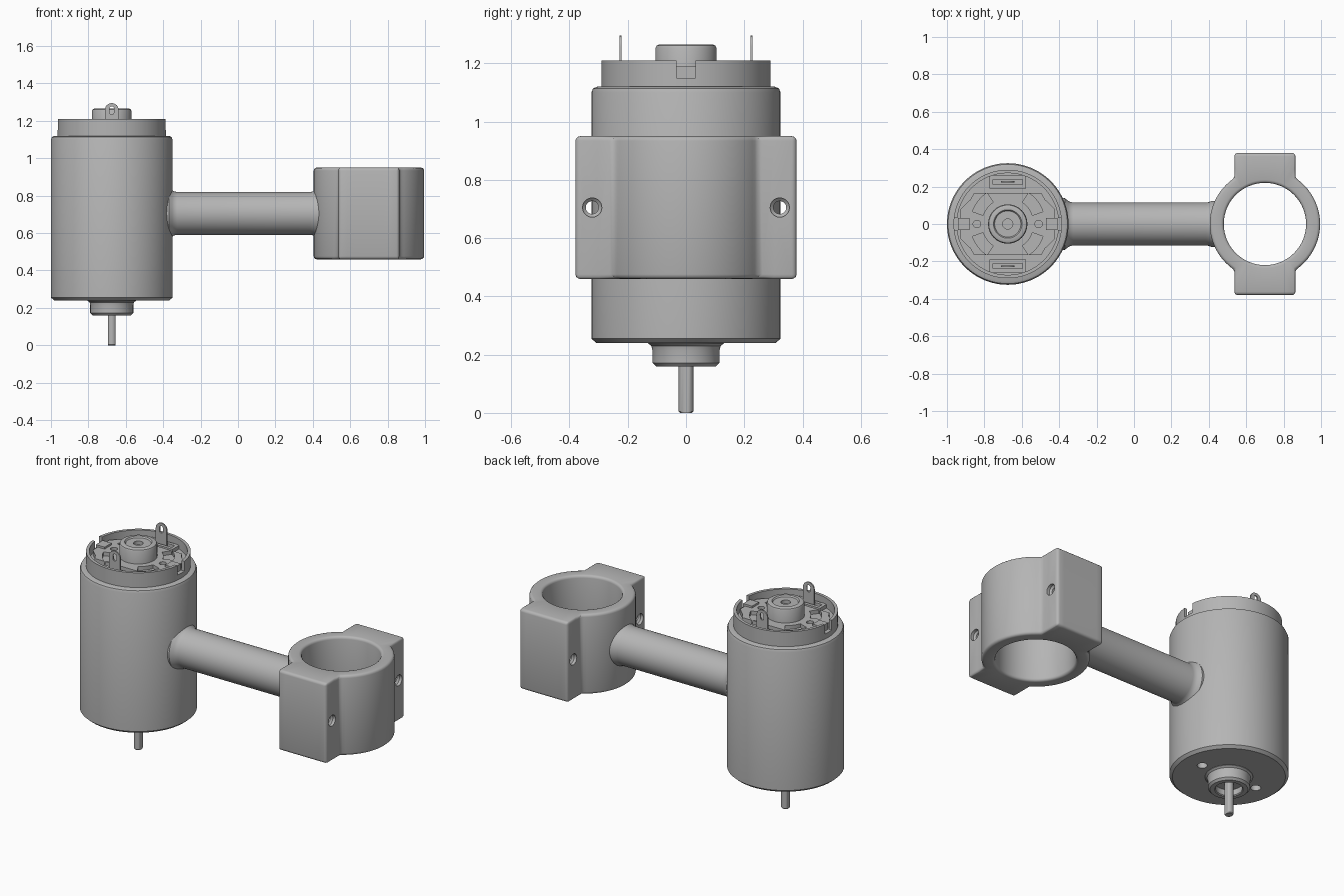
import bpy, bmesh
from math import pi, sin, cos, atan2, acos, hypot
from mathutils import Matrix

if "Cube" in bpy.data.objects:
    bpy.data.objects.remove(bpy.data.objects["Cube"])

MOTOR_X, RING_X, MID_Z = -0.675, 0.7, 0.705

grey = bpy.data.materials.new("plain grey")
grey.use_nodes = True
grey.diffuse_color = (0.46, 0.46, 0.46, 1)
grey.node_tree.nodes["Principled BSDF"].inputs["Base Color"].default_value = grey.diffuse_color


def finish(name, bm, loc=(0, 0, 0), rot=None):
    """Turn a bmesh into a placed object."""
    bmesh.ops.remove_doubles(bm, verts=bm.verts, dist=1e-5)
    bmesh.ops.recalc_face_normals(bm, faces=bm.faces)
    if rot:
        bm.transform(rot)
    mesh = bpy.data.meshes.new(name)
    bm.to_mesh(mesh)
    bm.free()
    mesh.materials.append(grey)
    obj = bpy.data.objects.new(name, mesh)
    obj.location = loc
    bpy.context.collection.objects.link(obj)
    return obj


def activate(obj):
    bpy.ops.object.select_all(action='DESELECT')
    obj.select_set(True)
    bpy.context.view_layer.objects.active = obj


def smooth(obj):
    activate(obj)
    bpy.ops.object.shade_smooth_by_angle(angle=0.6)
    return obj


def bevel(obj, width, segments=3):
    mod = obj.modifiers.new("round", 'BEVEL')
    mod.width, mod.segments, mod.limit_method = width, segments, 'ANGLE'
    mod.angle_limit = 0.6
    activate(obj)
    bpy.ops.object.modifier_apply(modifier=mod.name)


def cut(obj, *cutters):
    for cutter in cutters:
        cutter.hide_render = True
        mod = obj.modifiers.new("cut", 'BOOLEAN')
        mod.operation, mod.solver, mod.object = 'DIFFERENCE', 'EXACT', cutter
        activate(obj)
        bpy.ops.object.modifier_apply(modifier=mod.name)
        bpy.data.objects.remove(cutter)


def lathe(name, profile, loc=(0, 0, 0), rot=None, n=64):
    """Revolve (radius, height) points that start and end on the axis."""
    bm = bmesh.new()
    rings = [[bm.verts.new((r * cos(2 * pi * i / n), r * sin(2 * pi * i / n), z))
              for i in range(n)] for r, z in profile]
    for a, b in zip(rings, rings[1:]):
        for i in range(n):
            j = (i + 1) % n
            bm.faces.new((a[i], a[j], b[j], b[i]))
    return finish(name, bm, loc, rot)


def rod(name, r, z0, z1, loc=(0, 0, 0), rot=None, n=32):
    return lathe(name, [(0, z0), (r, z0), (r, z1), (0, z1)], loc, rot, n)


def prism(name, outline, z0, z1, loc=(0, 0, 0), rot=None):
    bm = bmesh.new()
    face = bm.faces.new([bm.verts.new((x, y, z0)) for x, y in outline])
    top = bmesh.ops.extrude_face_region(bm, geom=[face])["geom"]
    bmesh.ops.translate(bm, vec=(0, 0, z1 - z0),
                        verts=[v for v in top if isinstance(v, bmesh.types.BMVert)])
    return finish(name, bm, loc, rot)


def box(name, x, y, z, loc=(0, 0, 0)):
    return prism(name, [(x[0], y[0]), (x[1], y[0]), (x[1], y[1]), (x[0], y[1])], *z, loc)


motor = (MOTOR_X, 0, 0)
along_x = Matrix.Rotation(pi / 2, 4, 'Y')
upright = Matrix.Rotation(pi / 2, 4, 'X')

# Motor can with two mounting holes underneath
can = lathe("motor_can", [(0, 0.24), (0.308, 0.24), (0.325, 0.255), (0.325, 1.1),
                          (0.319, 1.114), (0.305, 1.12), (0, 1.12)], motor, n=96)
cut(can, *[rod("hole_cutter", 0.028, 0.2, 0.29, (MOTOR_X + s * 0.19, 0, 0)) for s in (-1, 1)])
smooth(can)

# Front bearing boss, hollow around the shaft
smooth(lathe("bearing_boss", [(0, 0.245), (0.132, 0.245), (0.13, 0.238), (0.119, 0.23),
                              (0.115, 0.215), (0.115, 0.172), (0.103, 0.16), (0.078, 0.16),
                              (0.073, 0.165), (0.073, 0.2), (0, 0.2)], motor))

# Output shaft with flats on both sides
shaft = lathe("output_shaft", [(0, 0), (0.021, 0), (0.025, 0.005), (0.025, 0.24), (0, 0.24)],
              motor, n=32)
for v in shaft.data.vertices:
    v.co.x = max(-0.02, min(0.02, v.co.x))
smooth(shaft)

# End cap: a rim around a recessed floor, notched at both sides
cap = lathe("end_cap", [(0, 1.11), (0.29, 1.11), (0.29, 1.21), (0.272, 1.21),
                        (0.272, 1.15), (0, 1.15)], motor, n=96)
cut(cap, box("notch_cutter", (-0.4, 0.4), (-0.033, 0.033), (1.1505, 1.3), motor))
smooth(cap)

# Raised plate on the cap with curved vents and rivet holes
half = [(0.18, -0.165), (0.2, -0.13), (0.252, -0.08), (0.252, 0.08), (0.2, 0.13), (0.18, 0.165)]
plate = prism("cap_plate", half + [(-x, -y) for x, y in half], 1.14, 1.178, motor)
vents = []
for k in range(4):
    mid = (0.21 if k % 2 == 0 else -0.21) * pi + (0 if k < 2 else pi)
    arc = [mid - 0.32 + 0.64 * i / 8 for i in range(9)]
    shape = [(0.2 * cos(a), 0.2 * sin(a)) for a in arc]
    shape += [(0.14 * cos(a), 0.14 * sin(a)) for a in reversed(arc)]
    vents.append(prism("vent_cutter", shape, 1.155, 1.3, motor))
rivets = [rod("rivet_cutter", 0.02, 1.16, 1.3, (MOTOR_X + s * 0.165, 0, 0)) for s in (-1, 1)]
cut(plate, *vents, *rivets)
smooth(plate)

# Rear bearing hub
smooth(lathe("rear_hub", [(0, 1.15), (0.105, 1.15), (0.105, 1.253), (0.101, 1.261),
                          (0.093, 1.265), (0.076, 1.265), (0.07, 1.257), (0.027, 1.257),
                          (0.027, 1.235), (0, 1.235)], motor))

# Brush holders, terminal sockets and terminals in pairs
tab = [(-0.037, 1.14), (0.037, 1.14)]
tab += [(0.037 * cos(pi * i / 12), 1.258 + 0.037 * sin(pi * i / 12)) for i in range(13)]
for side, s in (("left", 1), ("right", -1)):
    box(f"{side}_brush_holder", sorted((s * 0.205, s * 0.265)), (-0.033, 0.033),
        (1.14, 1.19), motor)
for side, s in (("front", -1), ("back", 1)):
    y = s * 0.225
    socket = box(f"{side}_terminal_socket", (-0.098, 0.098), (y - 0.034, y + 0.034),
                 (1.14, 1.172), motor)
    cut(socket, box("slot_cutter", (-0.08, 0.08), (y - 0.014, y + 0.014), (1.155, 1.3), motor))
    terminal = prism(f"{side}_terminal", tab, -0.004, 0.004, (MOTOR_X, y, 0), upright)
    slot = [(0.012 * cos(pi * i / 8), 1.256 + 0.012 * sin(pi * i / 8)
             + (0.01 if i <= 8 else -0.01)) for i in range(16)]
    cut(terminal, prism("eye_cutter", slot, -0.1, 0.1, (MOTOR_X, y, 0), upright))
    smooth(terminal)

# Connecting arm, flared where it meets each end
smooth(lathe("connecting_arm", [(0, -0.42), (0.14, -0.42), (0.138, -0.37), (0.124, -0.352),
                                (0.117, -0.34), (0.115, -0.325), (0.115, 0.385), (0.117, 0.4),
                                (0.123, 0.415), (0.123, 0.46), (0, 0.46)], (0, 0, MID_Z), along_x))

# Clamp ring with a square lug at the front and back
OUT, BORE, LUG_X, LUG_Y = 0.295, 0.22, 0.1625, 0.38
corner, meet = atan2(LUG_Y, LUG_X), acos(LUG_X / OUT)
keys = [f * pi + s * a for a in (corner, meet) for f, s in ((0, 1), (1, -1), (1, 1), (2, -1))]
steps = [2 * pi * i / 64 for i in range(64)]
angles = sorted(keys + [a for a in steps if all(abs(a - k) > 0.07 for k in keys)])
bm = bmesh.new()
sections = []
for a in angles:
    c, s = cos(a), sin(a)
    lug = min(LUG_X / max(abs(c), 1e-6), LUG_Y / max(abs(s), 1e-6))
    reach = max(OUT, lug)
    sections.append([bm.verts.new((r * c, r * s, z)) for r, z in
                     ((BORE, 0.46), (reach, 0.46), (reach, 0.95), (BORE, 0.95))])
for p, q in zip(sections, sections[1:] + sections[:1]):
    for i in range(4):
        j = (i + 1) % 4
        bm.faces.new((p[i], q[i], q[j], p[j]))
clamp = finish("clamp_ring", bm, (RING_X, 0, 0))
bevel(clamp, 0.016)

# Screw holes through the lugs, countersunk at both ends
sink = [(0, -0.2), (0.033, -0.2), (0.033, -0.145), (0.022, -0.135),
        (0.022, 0.135), (0.033, 0.145), (0.033, 0.2), (0, 0.2)]
cut(clamp, *[lathe("screw_cutter", sink, (RING_X, s * 0.322, MID_Z), along_x, 32)
             for s in (-1, 1)])
smooth(clamp)
